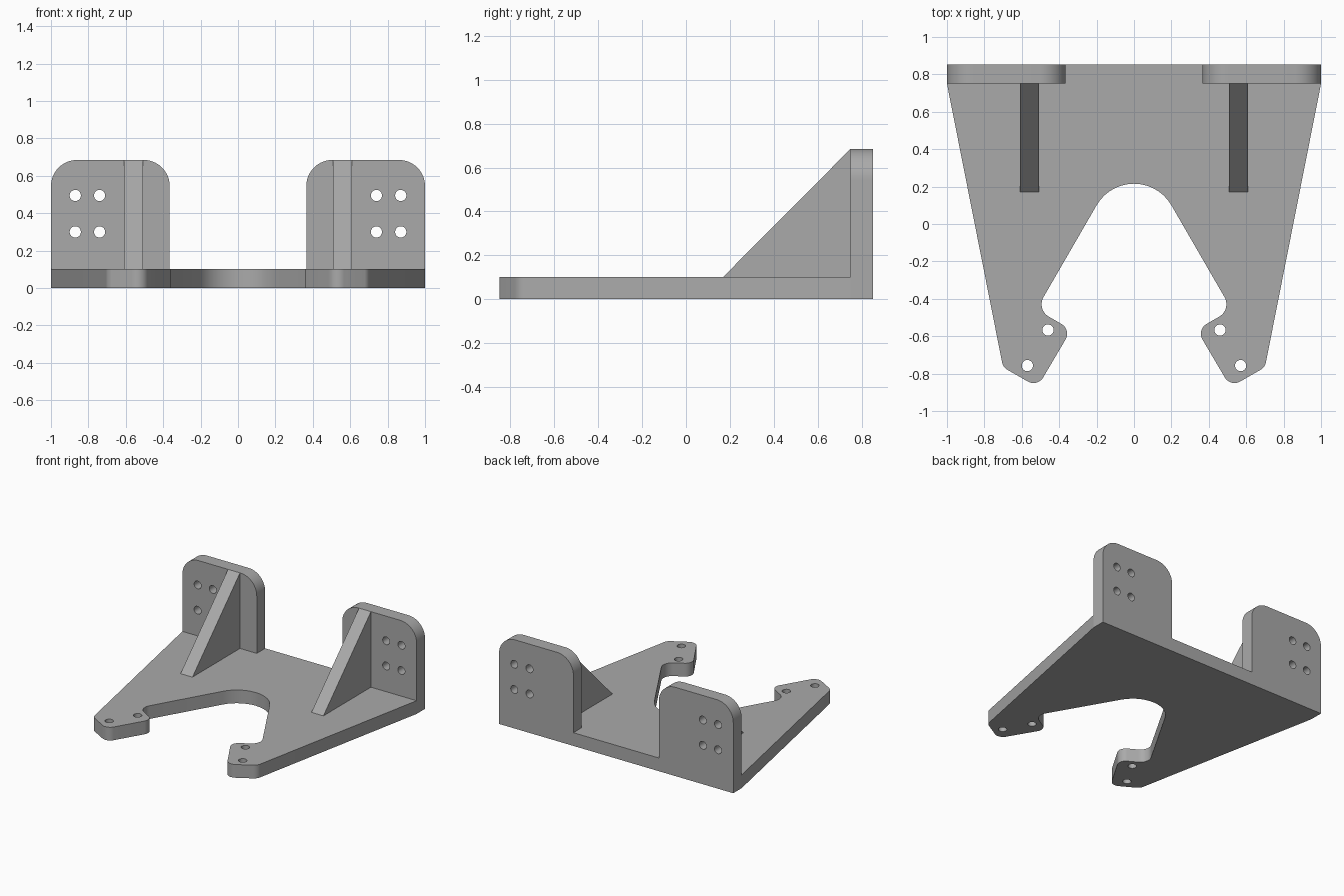
import bpy, bmesh, math
from mathutils import Vector, Matrix

if "Cube" in bpy.data.objects:
    bpy.data.objects.remove(bpy.data.objects["Cube"])

BACK, WALL, BASE, TOP = 0.852, 0.75, 0.102, 0.685

grey = bpy.data.materials.new("grey")
grey.use_nodes = True
grey.diffuse_color = (0.4, 0.4, 0.4, 1)
grey.node_tree.nodes["Principled BSDF"].inputs["Base Color"].default_value = (0.4, 0.4, 0.4, 1)


def rounded(corners, steps=14):
    """Outline from (x, y, radius) corners, each replaced by a tangent arc."""
    out = []
    for i, (x, y, r) in enumerate(corners):
        p = Vector((x, y))
        if r == 0:
            out.append(p)
            continue
        a = (Vector(corners[i - 1][:2]) - p).normalized()
        b = (Vector(corners[(i + 1) % len(corners)][:2]) - p).normalized()
        half = a.angle(b) / 2
        centre = p + (a + b).normalized() * r / math.sin(half)
        start = p + a * r / math.tan(half) - centre
        sweep = start.angle_signed(p + b * r / math.tan(half) - centre)
        for k in range(steps + 1):
            out.append(centre + Matrix.Rotation(-sweep * k / steps, 2) @ start)
    return out


def circle(x, y, r=0.03, n=32):
    return [Vector((x + r * math.cos(math.tau * k / n), y + r * math.sin(math.tau * k / n)))
            for k in range(n)]


def slab(name, loops, depth, matrix):
    """Extrude a flat outline with holes by depth, then place it."""
    bm = bmesh.new()
    edges = []
    for loop in loops:
        vs = [bm.verts.new((p.x, p.y, 0)) for p in loop]
        edges += [bm.edges.new((v, vs[(i + 1) % len(vs)])) for i, v in enumerate(vs)]
    bmesh.ops.triangle_fill(bm, edges=edges, use_beauty=True, use_dissolve=False)
    top = bmesh.ops.extrude_face_region(bm, geom=bm.faces[:])["geom"]
    bmesh.ops.translate(bm, vec=(0, 0, depth),
                        verts=[g for g in top if isinstance(g, bmesh.types.BMVert)])
    bm.transform(matrix)
    bmesh.ops.recalc_face_normals(bm, faces=bm.faces)
    mesh = bpy.data.meshes.new(name)
    bm.to_mesh(mesh)
    bm.free()
    mesh.materials.append(grey)
    obj = bpy.data.objects.new(name, mesh)
    bpy.context.collection.objects.link(obj)
    bpy.ops.object.select_all(action="DESELECT")
    obj.select_set(True)
    bpy.context.view_layer.objects.active = obj
    bpy.ops.object.shade_smooth_by_angle(angle=math.radians(25))
    return obj


def mirrored(half, middle=()):
    """Corner list for a half outline, an optional centre corner and its mirror."""
    return half + list(middle) + [(-x, y, r) for x, y, r in reversed(half)]


# Forked base plate: tapered sides, hooked feet and a rounded central notch
fork = [(1, WALL, 0), (0.7, -0.766, 0.06), (0.516, -0.872, 0.06),
        (0.335, -0.565, 0.06), (0.522, -0.457, 0.0765)]
foot_holes = [circle(s * x, y) for s in (1, -1) for x, y in ((0.57, -0.757), (0.46, -0.567))]
slab("base_plate", [rounded(mirrored(fork, [(0, 0.446, 0.231)]))] + foot_holes,
     BASE, Matrix())

# Back wall: two rounded uprights joined by a low strip, with four holes each
upright = [(1, 0, 0), (1, TOP, 0.14), (0.365, TOP, 0.14), (0.365, BASE, 0)]
wall_holes = [circle(s * x, z) for s in (1, -1) for x in (0.74, 0.87) for z in (0.3, 0.495)]
slab("back_wall", [rounded(mirrored(upright))] + wall_holes, BACK - WALL,
     Matrix.Translation((0, BACK, 0)) @ Matrix.Rotation(math.pi / 2, 4, "X"))

# Triangular ribs bracing the uprights (profile in y and z, extruded along x)
profile = [Vector((0.17, BASE)), Vector((WALL, BASE)), Vector((WALL, TOP))]
to_side = Matrix(((0, 0, 1, 0), (1, 0, 0, 0), (0, 1, 0, 0), (0, 0, 0, 1)))
for side, x in (("left", 0.508), ("right", -0.61)):
    slab(side + "_rib", [profile], 0.102, Matrix.Translation((x, 0, 0)) @ to_side)
